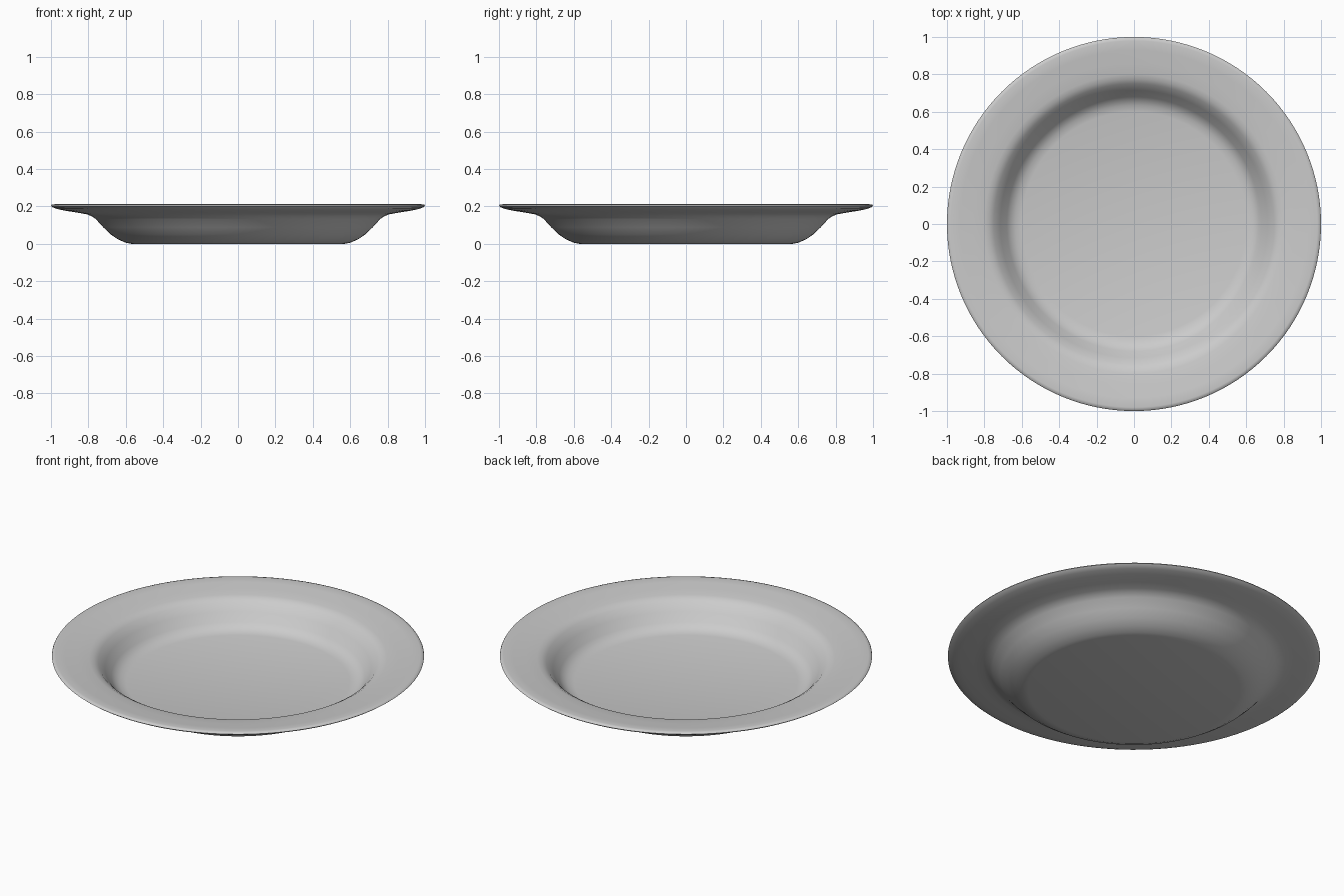
import bpy, bmesh, math

if "Cube" in bpy.data.objects:
    bpy.data.objects.remove(bpy.data.objects["Cube"])

# Plate cross-section (radius, height): underside out to the rim, then back over the top
profile = [
    (0, 0.0), (0.57, 0.0), (0.60, 0.006), (0.64, 0.023), (0.68, 0.05), (0.72, 0.088),
    (0.76, 0.132), (0.785, 0.149), (0.81, 0.158), (0.86, 0.167), (0.93, 0.178),
    (0.97, 0.187), (0.99, 0.195), (1.0, 0.203), (0.996, 0.209), (0.98, 0.212),
    (0.93, 0.207), (0.86, 0.199), (0.80, 0.192), (0.775, 0.186), (0.75, 0.171),
    (0.715, 0.132), (0.68, 0.085), (0.66, 0.066), (0.635, 0.053), (0.60, 0.045),
    (0, 0.045),
]

# Lathe the section around z
bm = bmesh.new()
verts = [bm.verts.new((r, 0, z)) for r, z in profile]
edges = [bm.edges.new(pair) for pair in zip(verts, verts[1:])]
bmesh.ops.spin(bm, geom=verts + edges, cent=(0, 0, 0), axis=(0, 0, 1),
               angle=math.tau, steps=128, use_merge=False)
bmesh.ops.remove_doubles(bm, verts=bm.verts[:], dist=1e-4)
bmesh.ops.recalc_face_normals(bm, faces=bm.faces[:])

mesh = bpy.data.meshes.new("plate")
bm.to_mesh(mesh)
bm.free()
plate = bpy.data.objects.new("plate", mesh)
bpy.context.collection.objects.link(plate)

# Smooth glazed finish
bpy.context.view_layer.objects.active = plate
plate.select_set(True)
bpy.ops.object.shade_smooth_by_angle(angle=math.radians(50))
